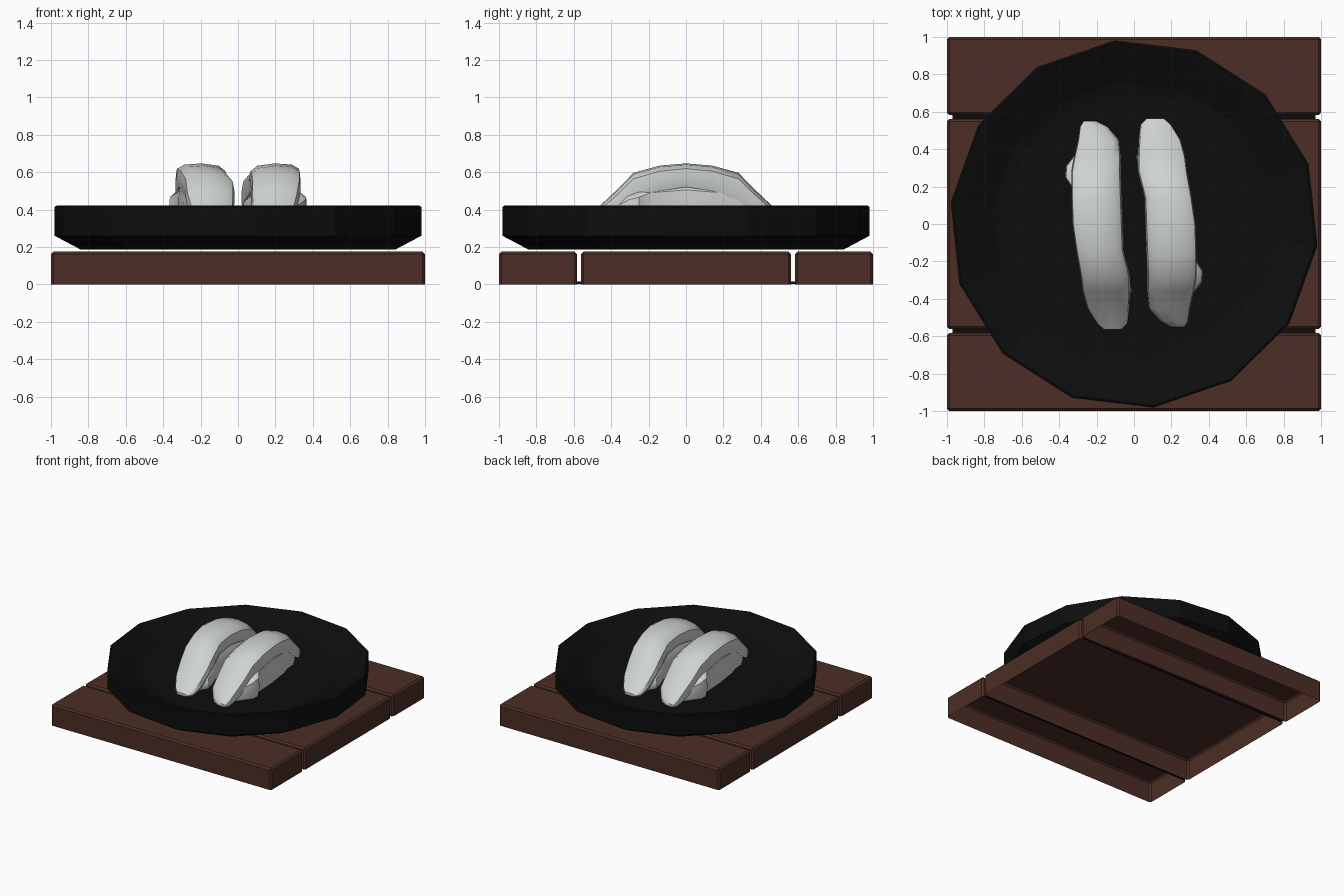
import bpy, bmesh, math
from mathutils import Matrix

if "Cube" in bpy.data.objects:
    bpy.data.objects.remove(bpy.data.objects["Cube"])


def material(name, rgb):
    m = bpy.data.materials.new(name)
    m.diffuse_color = (*rgb, 1)
    m.use_nodes = True
    m.node_tree.nodes["Principled BSDF"].inputs["Base Color"].default_value = m.diffuse_color
    return m


WOOD = material("dark brown wood", (0.072, 0.027, 0.019))
BLACK = material("black lacquer", (0.004, 0.004, 0.004))
FISH = material("pale grey fish", (0.62, 0.65, 0.64))
RICE = material("white rice", (0.64, 0.66, 0.65))


def finish(bm, name, mat, smooth=None, fix=True):
    if fix:
        bmesh.ops.recalc_face_normals(bm, faces=bm.faces)
    me = bpy.data.meshes.new(name)
    bm.to_mesh(me)
    bm.free()
    ob = bpy.data.objects.new(name, me)
    bpy.context.collection.objects.link(ob)
    me.materials.append(mat)
    if smooth:
        bpy.ops.object.select_all(action='DESELECT')
        ob.select_set(True)
        bpy.context.view_layer.objects.active = ob
        bpy.ops.object.shade_smooth_by_angle(angle=math.radians(smooth))
    return ob


def box(size, centre):
    bm = bmesh.new()
    bmesh.ops.create_cube(bm, size=1)
    bmesh.ops.scale(bm, vec=size, verts=bm.verts)
    bmesh.ops.translate(bm, vec=centre, verts=bm.verts)
    return bm


# Planks: shells with softened edges, open underneath
def plank(name, y0, y1, h=0.175):
    bm = box((2, y1 - y0, h), (0, (y0 + y1) / 2, h / 2))
    edges = [e for e in bm.edges if max(v.co.z for v in e.verts) > h / 2]
    bmesh.ops.bevel(bm, geom=edges, offset=0.013, segments=1, affect='EDGES')
    bm.normal_update()
    low = [f for f in bm.faces if all(v.co.z < 0.001 for v in f.verts)]
    bmesh.ops.delete(bm, geom=low, context='FACES')
    finish(bm, name, WOOD, fix=False)


plank("front_plank", -1, -0.583)
plank("middle_plank", -0.561, 0.561)
plank("back_plank", 0.583, 1)

# Dark strips at the bottom of the gaps between planks
for side, s in (("front", -1), ("back", 1)):
    finish(box((1.94, 0.022, 0.012), (0, s * 0.572, 0.009)),
           side + "_gap_strip", BLACK)

# Plate: fourteen-sided shallow dish
PROFILE = [(0.85, 0.188), (0.987, 0.26), (0.987, 0.415), (0.975, 0.422),
           (0.93, 0.405), (0.76, 0.325), (0.70, 0.315)]
bm = bmesh.new()
N = 14
rings = []
for r, z in PROFILE:
    angles = [math.radians(-6.8) + 2 * math.pi * i / N for i in range(N)]
    rings.append([bm.verts.new((r * math.cos(a), r * math.sin(a), z))
                  for a in angles])
for a, b in zip(rings, rings[1:]):
    for i in range(N):
        j = (i + 1) % N
        bm.faces.new((a[i], a[j], b[j], b[i]))
bm.faces.new(rings[0])
bm.faces.new(rings[-1])
finish(bm, "plate", BLACK)


# Loft of rounded sections along y; row = (y, x0, x1, top, bottom)
SECTION = [(0.06, 0), (0, 0.35), (0.03, 0.68), (0.16, 0.90), (0.5, 1),
           (0.84, 0.95), (0.98, 0.78), (1, 0.35), (0.95, 0)]


def loft(name, rows, mat, turn):
    bm = bmesh.new()
    rings = [[bm.verts.new((x0 + (x1 - x0) * u, y, b + (t - b) * w))
              for u, w in SECTION] for y, x0, x1, t, b in rows]
    n = len(SECTION)
    for a, c in zip(rings, rings[1:]):
        for i in range(n):
            j = (i + 1) % n
            bm.faces.new((a[i], a[j], c[j], c[i]))
    bm.faces.new(rings[0])
    bm.faces.new(rings[-1])
    if turn:
        bmesh.ops.rotate(bm, verts=bm.verts, cent=(0, 0, 0),
                         matrix=Matrix.Rotation(math.pi, 3, 'Z'))
    finish(bm, name, mat, smooth=35)


# Arched fish slice
FISH_ROWS = [
    (-0.55, 0.20, 0.27, 0.335, 0.315), (-0.52, 0.14, 0.29, 0.37, 0.315),
    (-0.45, 0.08, 0.30, 0.43, 0.33), (-0.36, 0.07, 0.32, 0.515, 0.38),
    (-0.28, 0.07, 0.335, 0.597, 0.45), (-0.14, 0.065, 0.335, 0.635, 0.50),
    (0.0, 0.06, 0.33, 0.647, 0.52), (0.14, 0.055, 0.31, 0.635, 0.50),
    (0.28, 0.02, 0.285, 0.597, 0.45), (0.36, 0.02, 0.275, 0.515, 0.38),
    (0.45, 0.025, 0.25, 0.43, 0.33), (0.53, 0.035, 0.20, 0.36, 0.315),
    (0.565, 0.07, 0.16, 0.335, 0.315)]
# Rice block under the slice, with a lump sticking out at one side
RICE_ROWS = [
    (-0.43, 0.12, 0.27, 0.38, 0.313), (-0.38, 0.09, 0.31, 0.44, 0.313),
    (-0.31, 0.08, 0.365, 0.49, 0.313), (-0.25, 0.08, 0.37, 0.51, 0.313),
    (-0.19, 0.08, 0.33, 0.54, 0.313), (0.0, 0.07, 0.32, 0.56, 0.313),
    (0.19, 0.06, 0.295, 0.54, 0.313), (0.28, 0.025, 0.27, 0.50, 0.313),
    (0.36, 0.01, 0.265, 0.44, 0.313), (0.42, 0.06, 0.22, 0.38, 0.313)]
for side, turn in (("right", False), ("left", True)):
    loft(side + "_fish_slice", FISH_ROWS, FISH, turn)
    loft(side + "_rice", RICE_ROWS, RICE, turn)
